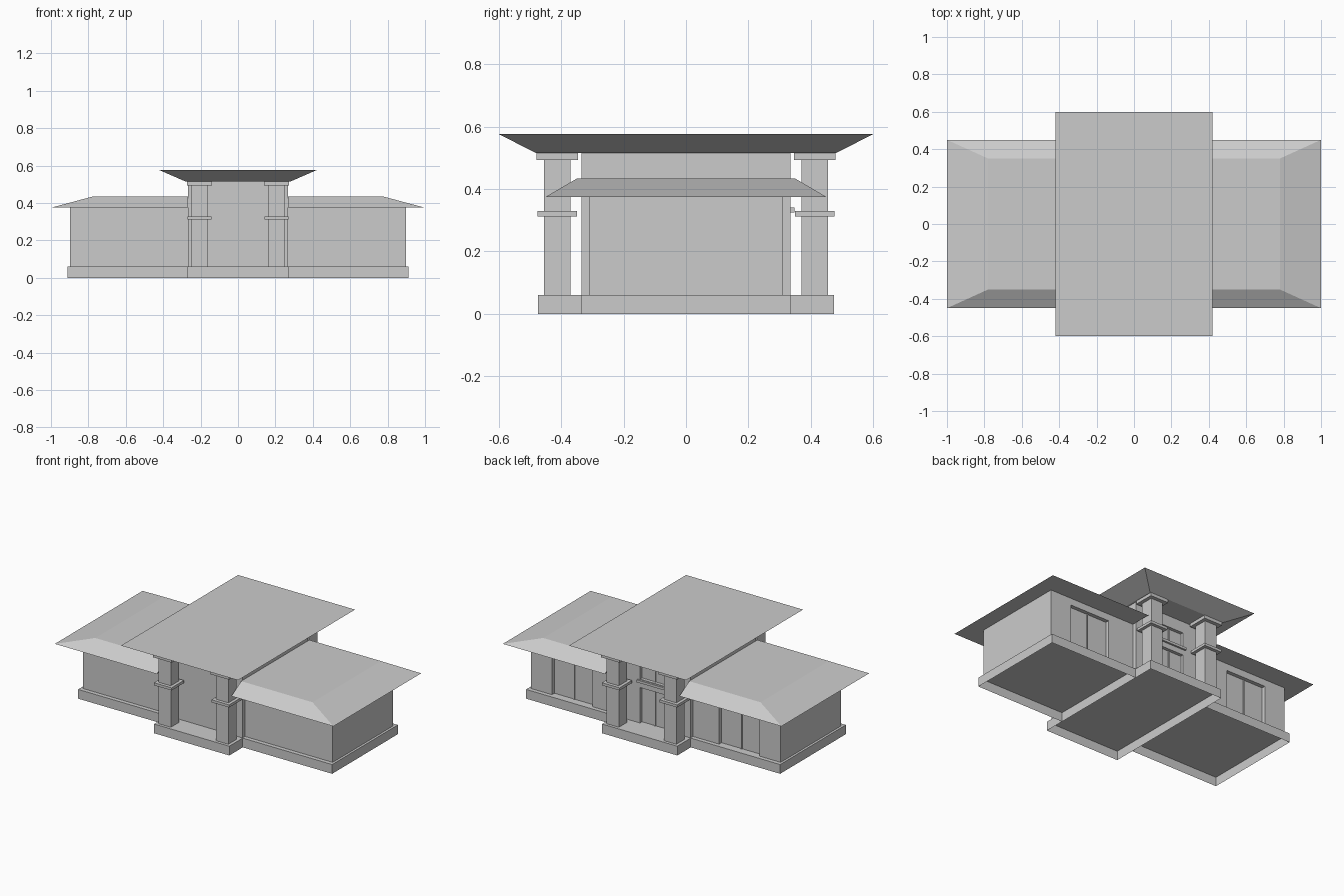
import bpy

if "Cube" in bpy.data.objects:
    bpy.data.objects.remove(bpy.data.objects["Cube"])


def box(name, x0, x1, y0, y1, z0, z1, bottom=True):
    return frustum(name, (x0, x1, y0, y1, z0), (x0, x1, y0, y1, z1), bottom)


def frustum(name, low, high, bottom=True):
    """Solid between two level rectangles, each (x0, x1, y0, y1, z)."""
    verts = []
    for x0, x1, y0, y1, z in (low, high):
        verts += [(x0, y0, z), (x1, y0, z), (x1, y1, z), (x0, y1, z)]
    faces = [(4, 5, 6, 7)]
    faces += [(i, (i + 1) % 4, (i + 1) % 4 + 4, i + 4) for i in range(4)]
    if bottom:
        faces.append((3, 2, 1, 0))
    mesh = bpy.data.meshes.new(name)
    mesh.from_pydata(verts, [], faces)
    ob = bpy.data.objects.new(name, mesh)
    bpy.context.collection.objects.link(ob)
    return ob


def span(side, a, b):
    """Ordered x or y range on one side of the centre."""
    return sorted((side * a, side * b))


def recess(wall, x0, x1, y0, z0, z1):
    """Cut a window opening into the back wall and add a centre mullion."""
    cutter = box("opening_cutter", x0, x1, y0, 0.5, z0, z1)
    cutter.hide_render = True
    mod = wall.modifiers.new("opening", 'BOOLEAN')
    mod.operation = 'DIFFERENCE'
    mod.solver = 'EXACT'
    mod.object = cutter
    bpy.context.view_layer.objects.active = wall
    bpy.ops.object.modifier_apply(modifier=mod.name)
    bpy.data.objects.remove(cutter, do_unlink=True)
    mid = (x0 + x1) / 2
    box("window_mullion", mid - 0.004, mid + 0.004, y0 - 0.005, y0 + 0.006,
        max(z0, 0.06), z1)


# Central hall and its plinth (plinths are open underneath)
box("hall_plinth", -0.27, 0.27, -0.475, 0.475, 0, 0.06, bottom=False)
hall = box("hall_walls", -0.268, 0.268, -0.336, 0.336, 0.06, 0.518)
recess(hall, -0.095, 0.095, 0.315, 0.05, 0.29)
recess(hall, -0.095, 0.095, 0.315, 0.345, 0.44)
box("window_sill", -0.11, 0.11, 0.32, 0.348, 0.325, 0.341)

# Flared central roof
frustum("hall_roof", (-0.28, 0.28, -0.48, 0.48, 0.515),
        (-0.42, 0.42, -0.6, 0.6, 0.576))

# Columns with middle bands and capitals
for sx in (-1, 1):
    for sy in (-1, 1):
        box("column", *span(sx, 0.163, 0.25), *span(sy, 0.37, 0.456), 0.06, 0.5)
        box("column_band", *span(sx, 0.143, 0.27), *span(sy, 0.35, 0.477), 0.312, 0.329)
        box("column_capital", *span(sx, 0.14, 0.273), *span(sy, 0.346, 0.48), 0.494, 0.516)

# Side wings with plinths, back windows and hipped roofs
for s in (-1, 1):
    box("wing_plinth", *span(s, 0.27, 0.912), -0.337, 0.337, 0, 0.06, bottom=False)
    wing = box("wing_walls", *span(s, 0.25, 0.897), -0.31, 0.31, 0.06, 0.38)
    recess(wing, *span(s, 0.455, 0.745), 0.285, 0.05, 0.33)
    frustum("wing_roof", (*span(s, 0.268, 1.0), -0.45, 0.45, 0.375),
            (*span(s, 0.268, 0.78), -0.35, 0.35, 0.434))
